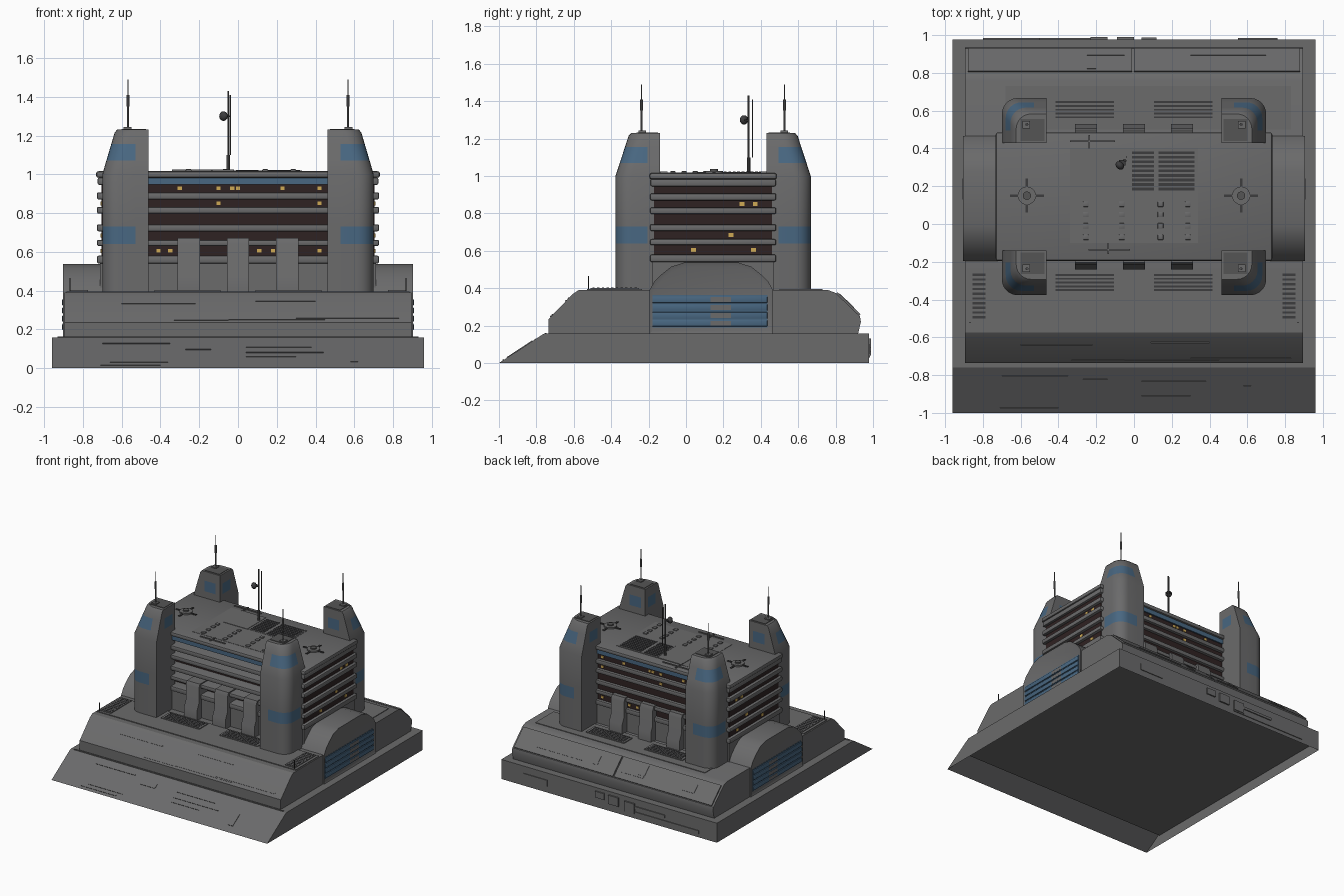
import bpy, bmesh, math
from mathutils import Vector, Matrix

if "Cube" in bpy.data.objects:
    bpy.data.objects.remove(bpy.data.objects["Cube"])

YC = 0.145  # centre line of the upper building


def material(name, r, g, b):
    m = bpy.data.materials.new(name)
    m.diffuse_color = (r, g, b, 1)
    m.use_nodes = True
    m.node_tree.nodes["Principled BSDF"].inputs["Base Color"].default_value = m.diffuse_color
    return m


GREY = material("hull grey", 0.145, 0.145, 0.147)
DARK = material("vent dark grey", 0.045, 0.045, 0.047)
BLUE = material("panel blue", 0.065, 0.135, 0.22)
BROWN = material("window brown", 0.028, 0.016, 0.016)
YELLOW = material("lit window yellow", 0.62, 0.40, 0.09)
HATCH = material("hatch grey", 0.09, 0.09, 0.09)


def finish(name, bm, *mats):
    bmesh.ops.recalc_face_normals(bm, faces=bm.faces)
    me = bpy.data.meshes.new(name)
    bm.to_mesh(me)
    bm.free()
    for m in mats:
        me.materials.append(m)
    ob = bpy.data.objects.new(name, me)
    bpy.context.collection.objects.link(ob)
    return ob


def boxes(name, items, mat, bevel=0.0):
    """Boxes given as (x0, x1, y0, y1, z0, z1), joined in one object."""
    bm = bmesh.new()
    for x0, x1, y0, y1, z0, z1 in items:
        mx = Matrix.Translation(((x0 + x1) / 2, (y0 + y1) / 2, (z0 + z1) / 2)) @ \
            Matrix.Diagonal((abs(x1 - x0), abs(y1 - y0), z1 - z0, 1))
        bmesh.ops.create_cube(bm, size=1, matrix=mx)
    if bevel:
        bmesh.ops.bevel(bm, geom=bm.edges[:], offset=bevel, segments=2, affect='EDGES', profile=0.5)
    return finish(name, bm, mat)


def prism(bm, pts, x0, x1):
    """Side profile of (y, z) points pulled along x; returns the face at x1."""
    a = [bm.verts.new((x0, y, z)) for y, z in pts]
    b = [bm.verts.new((x1, y, z)) for y, z in pts]
    n = len(pts)
    bm.faces.new(a[::-1])
    end = bm.faces.new(b)
    for i in range(n):
        bm.faces.new((a[i], a[(i + 1) % n], b[(i + 1) % n], b[i]))
    return end


def tubes(name, items, mat, sides=10):
    """Upright cylinders given as (x, y, z0, z1, radius)."""
    bm = bmesh.new()
    for x, y, z0, z1, r in items:
        bmesh.ops.create_cone(bm, cap_ends=True, segments=sides, radius1=r, radius2=r, depth=z1 - z0,
                              matrix=Matrix.Translation((x, y, (z0 + z1) / 2)))
    return finish(name, bm, mat)


def slope_strips(name, p, q, items, mat, h=0.006):
    """Thin plates on a slope from p to q (y, z); items are (x0, x1, t0, t1)."""
    p, q = Vector(p), Vector(q)
    d = (q - p).normalized()
    n = Vector((-d.y, d.x))
    if n.y < 0:
        n = -n
    bm = bmesh.new()
    for x0, x1, t0, t1 in items:
        a, b = p.lerp(q, t0), p.lerp(q, t1)
        prism(bm, [a, b, b + n * h, a + n * h], x0, x1)
    return finish(name, bm, mat)


# base shell with sloping front, open underneath, and its recessed floor
bm = bmesh.new()
prism(bm, [(-1, 0), (-.76, .157), (.978, .157), (.978, 0)], -.96, .96)
bmesh.ops.recalc_face_normals(bm, faces=bm.faces)
bm.normal_update()
bmesh.ops.delete(bm, geom=[f for f in bm.faces if f.normal.z < -.9], context='FACES_ONLY')
finish("base", bm, GREY)
boxes("base_floor", [(-.958, .958, -.85, .975, .08, .09)], GREY)

# lower tier with sloping front and back
bm = bmesh.new()
prism(bm, [(-.735, .157), (-.735, .235), (-.605, .37), (-.575, .39), (.76, .39), (.80, .375),
           (.93, .25), (.935, .22), (.92, .157)], -.895, .895)
finish("lower_tier", bm, GREY)

# panel details on the slopes
F0, F1, T0, T1, R0, R1 = (-1, 0), (-.76, .157), (-.735, .235), (-.605, .37), (.93, .25), (.80, .375)
slope_strips("base_slope_panels", F0, F1, [(-.7, -.35, .8, .82), (-.27, -.14, .6, .75), (.04, .38, .68, .7),
             (.04, .44, .5, .52), (.04, .3, .36, .38), (.58, .62, .2, .6), (-.71, -.4, .08, .12),
             (-.66, -.36, .18, .2)], GREY, .004)
slope_strips("tier_slope_panels", T0, T1, [(-.6, -.22, .7, .74), (.09, .4, .8, .84), (-.05, .45, .1, .14),
             (.3, .83, .15, .19), (-.33, -.05, .08, .11)], GREY, .004)
slope_strips("rear_slope_plates", R0, R1, [(-.88, -.01, .03, .97), (.0, .88, .03, .97)], GREY, .01)
slope_strips("rear_slope_panels", R0, R1, [(-.7, -.58, .3, .7), (-.25, -.2, .4, .9), (-.25, -.05, .3, .35),
             (.16, .21, .3, .7), (.3, .7, .3, .34)], GREY, .013)

# rear wall fittings on the base
boxes("base_rear_fittings", [(-.8, -.14, .97, .984, .03, .055), (-.5, -.2, .97, .986, .08, .1),
      (-.23, -.14, .97, .99, .04, .12), (-.09, .0, .97, .99, .06, .13), (.04, .12, .97, .988, .08, .13),
      (.55, .76, .97, .984, .05, .1)], GREY)
boxes("base_front_rail", [(-.93, .93, -.755, -.745, .156, .162)], GREY)

# side arches with blue louvres
half = [(.33, .157), (.33, .39), (.305, .435), (.265, .475), (.215, .515), (.145, .537)]
arch = [(.135 - a, z) for a, z in half] + [(.135 + a, z) for a, z in half[::-1]]
for s, side in ((-1, "left"), (1, "right")):
    bm = bmesh.new()
    end = prism(bm, arch, s * .69, s * .904)
    bmesh.ops.recalc_face_normals(bm, faces=bm.faces)
    bmesh.ops.inset_region(bm, faces=[end], thickness=.022, depth=0)
    bmesh.ops.translate(bm, verts=end.verts[:], vec=(-s * .007, 0, 0))
    finish(side + "_arch", bm, GREY)
    boxes(side + "_arch_panel", [(s * .88, s * .899, -.18, .435, .19, .365)], BLUE)
    boxes(side + "_arch_louvres", [(s * .89, s * .906, -.18, .435, .196 + i * .042, .230 + i * .042)
                                   for i in range(4)], BLUE, .003)
    boxes(side + "_arch_post", [(s * .89, s * .907, .13, .24, .2 + i * .042, .226 + i * .042)
                                for i in range(4)], GREY)

# main block: plinth, window core (deeper at the front), protruding floor slabs
boxes("plinth", [(-.712, .712, YC - .325, YC + .325, .38, .58)], GREY)
boxes("window_core", [(-.60, .60, YC - .25, YC + .315, .57, .99)], BROWN)
boxes("side_windows", [(s * .50, s * .705, YC - .315, YC + .314, .57, .985) for s in (-1, 1)], BROWN)
slabs = [(.54, .58), (.63, .662), (.706, .742), (.797, .832), (.87, .907)]
boxes("floor_slabs", [(-.728, .728, YC - .337, YC + .337, a, b) for a, b in slabs], GREY, .009)
boxes("roof_slab", [(-.732, .732, YC - .34, YC + .34, .982, 1.016)], GREY, .012)
boxes("blue_top_band", [(-.6, .6, YC - .325, YC + .325, .947, .984)], BLUE)
boxes("side_top_band", [(s * .5, s * .724, YC - .335, YC + .335, .945, .984) for s in (-1, 1)], GREY, .008)

# lit windows, one row per dark band
rows = {.928: (-.30, -.1, -.03, .0, .23, .42), .85: (-.1, .42), .605: (-.41, -.35, .11, .18, .42)}
lit = []
for z, xs in rows.items():
    for x in xs:
        lit.append((x - .011, x + .011, YC - .255, YC - .24, z - .009, z + .009))
        lit.append((x - .011, x + .011, YC + .31, YC + .319, z - .009, z + .009))
for y, z in ((.30, .85), (.37, .85), (.24, .685), (.04, .605), (.36, .605)):
    for s in (-1, 1):
        lit.append((s * .7, s * .709, y - .013, y + .013, z - .01, z + .01))
boxes("lit_windows", lit, YELLOW)

# buttresses on the front and back walls
bm = bmesh.new()
for v in (-1, 1):
    for x in (-.255, 0, .255):
        prism(bm, [(YC + v * a, z) for a, z in ((.24, .38), (.385, .38), (.385, .47), (.362, .52),
                                              (.362, .64), (.348, .67), (.24, .67))], x - .058, x + .058)
finish("buttresses", bm, GREY)


# corner towers: tapered top, rounded outer corner, blue patches
def tower(name, sx, sy):
    bm = bmesh.new()
    rows = []
    for z in (.38, .64, .73, 1.0, 1.07, 1.155, 1.215, 1.23):
        t = max(0, (z - 1.0) / .23) + (.12 if z == 1.23 else 0)
        X, V, r = .70 - .068 * t, .522 - .075 * t, .085 - .005 * t
        pts = [(.462, .285), (.462, .32), (.462, .42), (.462, V), (.53, V)]
        for k in range(7):
            a = math.radians(90 - 15 * k)
            pts.append((X - r + r * math.cos(a), V - r + r * math.sin(a)))
        pts += [(X, .35), (X, .285), (.60, .285), (.50, .285)]
        rows.append([bm.verts.new((sx * x, YC + sy * v, z)) for x, v in pts])
    n = len(rows[0])
    for j in range(len(rows) - 1):
        for i in range(n):
            k = (i + 1) % n
            f = bm.faces.new((rows[j][i], rows[j][k], rows[j + 1][k], rows[j + 1][i]))
            outer = j in (1, 4) and 4 <= i <= n - 5
            inner = j == 4 and i in (1, n - 2)
            f.material_index = int(outer or inner)
    bm.faces.new(rows[0])
    bm.faces.new(rows[-1])
    finish(name, bm, GREY, BLUE)
    # roof hatch and mast
    hat = [(sx * .475, sx * .60, YC + sy * .295, YC + sy * .41, 1.225, 1.234)]
    boxes(name + "_hatch", hat, HATCH)
    boxes(name + "_mast_foot", [(sx * .57 - .02, sx * .57 + .02, YC + sy * .38 - .02,
                                 YC + sy * .38 + .02, 1.23, 1.243)], GREY)
    x, y = sx * .567, YC + sy * .382
    tubes(name + "_mast", [(x, y, 1.23, 1.35, .005), (x, y, 1.35, 1.41, .008), (x, y, 1.41, 1.49, .003)], GREY)


for sx, a in ((-1, "left"), (1, "right")):
    for sy, b in ((-1, "front"), (1, "back")):
        tower(f"{b}_{a}_tower", sx, sy)

# roof equipment
Z = 1.014
boxes("roof_panel", [(-.34, .34, -.10, .40, Z - .01, Z + .004)], GREY)
boxes("roof_plate", [(-.24, -.03, .16, .40, Z, Z + .007)], GREY)
boxes("roof_vent_frame", [(-.02, .33, .165, .40, Z, Z + .006)], GREY)
boxes("roof_vent_slots", [(x0, x1, .178 + i * .024, .193 + i * .024, Z, Z + .009)
                          for x0, x1 in ((-.01, .105), (.13, .32)) for i in range(9)], DARK)
boxes("roof_blocks", [(x - .015, x + .015, y - .014, y + .014, Z, Z + .012)
                      for x in (-.255, -.065, .14, .285) for y in (-.07, -.01, .05, .105)], GREY, .003)
boxes("roof_pipes", [(-.34, -.1, .435, .442, Z, Z + .01), (-.24, -.232, .39, .47, Z, Z + .01),
                     (-.24, -.02, -.14, -.133, Z, Z + .01), (-.14, -.132, -.16, -.1, Z, Z + .01)], GREY)
tubes("roof_turrets", [(s * .567, .15, Z - .01, Z + .014, .048) for s in (-1, 1)], GREY, 20)
tubes("roof_turret_caps", [(s * .567, .15, Z, Z + .024, .022) for s in (-1, 1)], HATCH, 16)
boxes("roof_turret_arms", [(s * .567 - a, s * .567 + a, .15 - b, .15 + b, Z - .004, Z + .008)
                           for s in (-1, 1) for a, b in ((.09, .007), (.007, .09))], DARK)

# communication mast with dish
tubes("communication_mast", [(-.05, .335, Z, 1.10, .010), (-.05, .335, 1.1, 1.43, .005),
                             (-.04, .355, 1.1, 1.41, .003)], HATCH)
boxes("dish_arm", [(-.08, -.045, .31, .338, 1.295, 1.303)], DARK)
bm = bmesh.new()
bmesh.ops.create_uvsphere(bm, u_segments=14, v_segments=8, radius=.025, matrix=Matrix.Translation((-.075, .31, 1.3))
                          @ Matrix.Rotation(math.radians(45), 4, 'Z') @ Matrix.Diagonal((.8, 1, 1, 1)))
finish("dish", bm, DARK)

# deck plates, grilles and small aerials
boxes("front_deck_plate", [(-.885, .885, -.53, -.235, .38, .396)], GREY)
boxes("rear_deck_plate", [(-.68, .83, .50, .73, .38, .395)], GREY)
frames, slots = [], []
for s in (-1, 1):
    for y0 in (-.365, .55):
        frames.append((s * .09, s * .43, y0, y0 + .11, .39, .402))
        slots += [(s * .105, s * .415, y0 + .01 + i * .02, y0 + .02 + i * .02, .39, .404) for i in range(5)]
    frames.append((s * .775, s * .865, -.51, -.25, .39, .402))
    slots += [(s * .785, s * .855, -.5 + i * .025, -.488 + i * .025, .39, .404) for i in range(10)]
boxes("deck_grille_frames", frames, GREY)
boxes("deck_grille_slots", slots, DARK)
tubes("deck_aerials", [(s * .868, -.522, .39, .465, .003) for s in (-1, 1)], DARK, 6)

# smooth the rounded parts while keeping hard edges
for ob in bpy.data.objects:
    ob.select_set(True)
    bpy.context.view_layer.objects.active = ob
bpy.ops.object.shade_smooth_by_angle(angle=math.radians(28))
